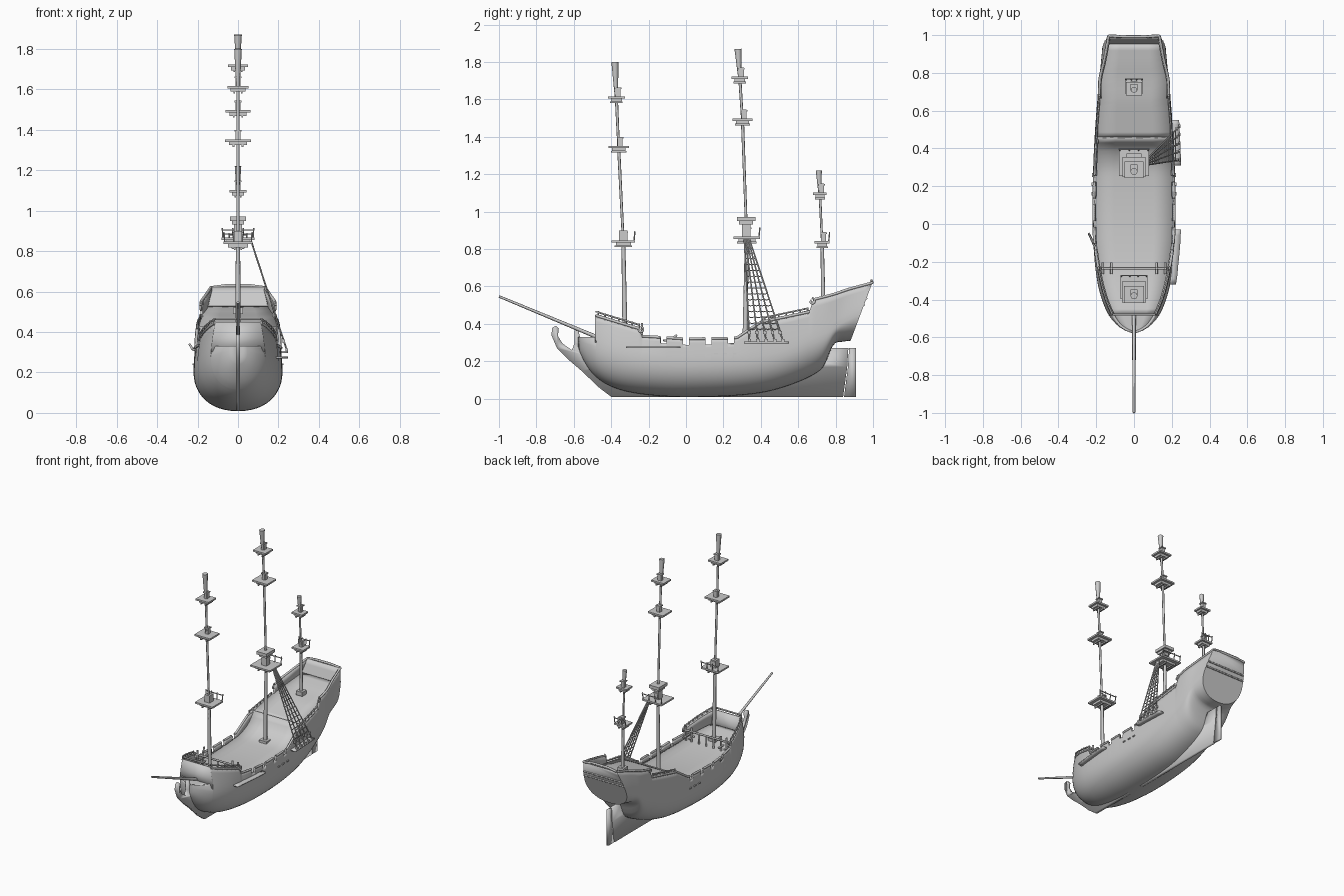
import bpy, bmesh, math
from mathutils import Vector

if "Cube" in bpy.data.objects:
    bpy.data.objects.remove(bpy.data.objects["Cube"])

# ---------- hull lines: (station y, value) ----------
KEEL = [(-.58, .28), (-.55, .21), (-.5, .135), (-.42, .075), (-.3, .035), (-.1, .012), (.1, .01), (.3, .02),
        (.45, .042), (.6, .09), (.7, .14), (.74, .18), (.79, .29), (.84, .305), (.88, .31)]
BEAM = [(-.58, .006), (-.56, .055), (-.53, .095), (-.48, .135), (-.4, .17), (-.3, .195), (-.15, .212), (.05, .22),
        (.3, .216), (.5, .206), (.7, .19), (.88, .168)]
WIDEST = [(-.58, .31), (-.45, .27), (-.2, .22), (.2, .21), (.5, .25), (.74, .36), (.88, .45)]
RAIL = [(-.58, .33), (-.4801, .33), (-.48, .445), (-.25, .375), (-.235, .335), (0, .32), (.27, .325),
        (.40, .41), (.66, .465), (.672, .53), (.88, .62)]
TOPW = [(-.58, .95), (-.48, .84), (-.3, .9), (-.1, .97), (.3, .96), (.66, .95), (.72, .97), (.88, .8)]
NOTCHES = [-.12, 0, .12, .24]
POW = .9


def lin(tab, y):
    for (a, u), (b, v) in zip(tab, tab[1:]):
        if y <= b:
            return u + (v - u) * (y - a) / (b - a)
    return tab[-1][1]


def smooth(tab, y):
    n = len(tab)
    i = max(0, min(n - 2, sum(1 for p in tab if p[0] <= y) - 1))
    slope = lambda j: ((tab[min(j + 1, n - 1)][1] - tab[max(j - 1, 0)][1])
                       / (tab[min(j + 1, n - 1)][0] - tab[max(j - 1, 0)][0]))
    (a, u), (b, v) = tab[i], tab[i + 1]
    h = b - a
    t = (y - a) / h
    return ((2*t**3 - 3*t*t + 1) * u + (t**3 - 2*t*t + t) * h * slope(i)
            + (3*t*t - 2*t**3) * v + (t**3 - t*t) * h * slope(i + 1))


def rail_z(y):
    return lin(RAIL, y) - (.032 if any(abs(y - c) < .016 for c in NOTCHES) else 0)


def hull_pt(y, z, side=1, out=0):
    """Point on the hull skin at station y and height z."""
    zk, zm, w = smooth(KEEL, y), smooth(WIDEST, y), smooth(BEAM, y)
    if z < zm:
        c = min(1, max(0, (zm - z) / (zm - zk)))
        x = w * math.sin(math.acos(c ** (1 / POW))) ** POW
    else:
        zt = max(lin(RAIL, y), zm + .01)
        x = w * (1 + (lin(TOPW, y) - 1) * ((z - zm) / (zt - zm)) ** 1.5)
    rake = max(0, (y - .66) / .22) * .375
    return Vector((side * (x + out), y + rake * (z - zk), z))


def rail_pt(y, side=1, up=0):
    p = hull_pt(y, rail_z(y), side)
    return p + Vector((0, 0, up))


# ---------- builders ----------
def add_mesh(name, bm, angle=35, thick=0, offset=-1):
    bmesh.ops.recalc_face_normals(bm, faces=bm.faces)
    me = bpy.data.meshes.new(name)
    bm.to_mesh(me)
    bm.free()
    me.shade_smooth()
    me.set_sharp_from_angle(angle=math.radians(angle))
    ob = bpy.data.objects.new(name, me)
    bpy.context.collection.objects.link(ob)
    if thick:
        m = ob.modifiers.new("thickness", 'SOLIDIFY')
        m.thickness, m.offset = thick, offset
    return ob


def loft(name, rows, thick=0, offset=-1, cap_last=False):
    bm = bmesh.new()
    vs = [[bm.verts.new(p) for p in r] for r in rows]
    for a, b in zip(vs, vs[1:]):
        for i in range(len(a) - 1):
            bm.faces.new((a[i], a[i + 1], b[i + 1], b[i]))
    if cap_last:
        bm.faces.new(vs[-1])
    return add_mesh(name, bm, 35, thick, offset)


def plate(name, outline, thick):
    bm = bmesh.new()
    bm.faces.new([bm.verts.new((0, y, z)) for y, z in outline])
    return add_mesh(name, bm, 30, thick, 0)


def boxes(name, specs):
    bm = bmesh.new()
    for c, s in specs:
        vs = bmesh.ops.create_cube(bm, size=1)['verts']
        for v in vs:
            v.co = Vector(c) + Vector(a * b for a, b in zip(v.co, s))
    return add_mesh(name, bm)


def tubes(name, paths, r, res=1):
    """Round bars along paths; a fourth coordinate scales the radius."""
    cu = bpy.data.curves.new(name, 'CURVE')
    cu.dimensions, cu.bevel_depth, cu.bevel_resolution, cu.use_fill_caps = '3D', r, res, True
    for path in paths:
        sp = cu.splines.new('POLY')
        sp.points.add(len(path) - 1)
        for p, q in zip(sp.points, path):
            p.co = (q[0], q[1], q[2], 1)
            p.radius = q[3] if len(q) > 3 else 1
    ob = bpy.data.objects.new(name, cu)
    bpy.context.collection.objects.link(ob)


def span(a, b, n):
    return [a + (b - a) * i / n for i in range(n + 1)]


# ---------- hull, decks, bulkhead ----------
ys = span(-.58, .88, 90) + [-.4801, -.4799, -.25, -.235, .66, .672, .27, .4]
ys += [c + d for c in NOTCHES for d in (-.0162, -.0158, .0158, .0162)]
rows = []
for y in sorted(set(ys)):
    zk, zm, zt = smooth(KEEL, y), smooth(WIDEST, y), rail_z(y)
    zs = [zm - (zm - zk) * math.cos(a) ** POW for a in span(0, math.pi / 2, 12)]
    zs += span(zm, zt, 5)[1:]
    rows.append([hull_pt(y, z, -1) for z in reversed(zs)] + [hull_pt(y, z) for z in zs[1:]])
loft("hull", rows, .012, cap_last=True)

DECK = [(-.475, .335), (-.25, .295), (0, .28), (.25, .29), (.34, .31), (.42, .36), (.46, .425), (.88, .53)]


def deck_rows(pairs):
    return [[hull_pt(y, z, s, -.005) * 1 if abs(s) == 1 else
             Vector((hull_pt(y, z, 1, -.005).x * s, hull_pt(y, z).y, z)) for s in (-1, -.5, 0, .5, 1)]
            for y, z in pairs]


loft("main_deck", deck_rows([(y, smooth(DECK, y)) for y in span(-.475, .46, 40)]), .008)
loft("poop_deck", deck_rows([(y, lin(DECK, y)) for y in span(.46, .875, 16)]), .008)
loft("beak_deck", deck_rows([(y, .325) for y in span(-.575, -.478, 8)]), .006)
loft("bow_bulkhead", [[hull_pt(-.4795, z, -1), hull_pt(-.4795, z)] for z in (.30, .37, .447)], .012, 0)

# ---------- keel with curled beak, rudder ----------
plate("keel_and_beak", [(-.72, .34), (-.715, .38), (-.695, .39), (-.68, .375), (-.685, .335), (-.66, .295), (-.61, .26),
      (-.595, .3), (-.595, .365), (-.575, .365), (-.56, .3), (-.4, .2), (.7, .2), (.76, .27), (.868, .27), (.862, .17),
      (.84, .01), (-.4, .01), (-.46, .055), (-.56, .15), (-.63, .21), (-.69, .27)], .02)
plate("rudder", [(.872, .27), (.91, .27), (.91, .01), (.845, .01), (.866, .17)], .016)

# ---------- rails ----------
SEGS = [(-.479, -.25), (-.234, -.137), (-.103, -.017), (.017, .103), (.137, .223), (.257, .4), (.4, .659), (.673, .88)]
tubes("cap_rails", [[rail_pt(y, s) for y in span(a, b, 8)] for a, b in SEGS for s in (-1, 1)], .008)
UPPER = [(-.47, -.25), (.42, .65)]
tubes("upper_rails", [[rail_pt(y, s, .02) for y in span(a, b, 8)] for a, b in UPPER for s in (-1, 1)], .005)
tubes("rail_posts", [[rail_pt(y, s, -.01), rail_pt(y, s, .026)] for a, b in UPPER for y in span(a, b, 6)
                     for s in (-1, 1)], .005)
scrolls = []
for y in (-.243, .668):
    for s in (-1, 1):
        c = rail_pt(y, s, .012)
        scrolls.append([c + Vector((0, math.sin(a), math.cos(a))) * (.018 - .0022 * a) for a in span(0, 6, 14)])
tubes("rail_scrolls", scrolls, .006)
bow_l, bow_r = rail_pt(-.4795, -1), rail_pt(-.4795, 1)
tubes("bow_rail", [[bow_l, bow_r], [bow_l + Vector((0, 0, .02)), bow_r + Vector((0, 0, .02))]], .006)
tubes("break_rail", [[(-.175, -.235, .375), (.175, -.235, .375)]]
      + [[(x, -.235, .28), (x, -.235, .375 + (.03 if abs(x) > .1 else 0))] for x in (-.165, -.12, -.06, 0, .06, .12, .165)]
      + [[(x, -.265, .33), (x, -.205, .33)] for x in (-.165, -.12, .12, .165)], .007)

# ---------- stern mouldings ----------
tubes("stern_mouldings", [[hull_pt(.88, z, -1), hull_pt(.88, z)] for z in (.50, .535)], .006)
crown_l, crown_r = rail_pt(.88, -1), rail_pt(.88)
tubes("stern_crown", [[crown_l, (-.06, .992, .63), (.06, .992, .63), crown_r]], .008)
loft("stern_crest", [[crown_l, (-.06, .992, .618), (.06, .992, .618), crown_r],
                     [crown_l, (-.06, .992, .632), (.06, .992, .632), crown_r]], .01, 0)


# ---------- side channels and small fittings ----------
def ledge(name, y0, y1, z, out, side):
    loft(name, [[hull_pt(y, z, side, -.01), hull_pt(y, z, side, out)] for y in span(y0, y1, 10)], .01, 0)


ledge("fore_channel", -.32, -.03, .275, .033, 1)
ledge("main_channel", .31, .55, .30, .037, 1)
tubes("side_hook", [[hull_pt(-.12, .31, -1), hull_pt(-.08, .315, -1, .015), hull_pt(-.05, .34, -1, .03)]], .006)
boxes("side_steps", [(hull_pt(y, .24, s), (.014, .02, .008)) for y in (.16, .21, .26) for s in (-1, 1)])

# ---------- bowsprit ----------
tubes("bowsprit", [[(0, -1, .547, .6), (0, -.4, .298, 1)]], .011, 2)


# ---------- masts ----------
def mast(name, foot, levels, tip, r):
    """levels: (y, z, half size) of every platform from the lowest up."""
    pts = [foot] + [(y, z) for y, z, h in levels]
    paths = []
    for i, (a, b) in enumerate(zip(pts, pts[1:])):
        k, e = (1, .75) if i == 0 else (.5, .6)
        paths.append([(0, *a, k), (0, *b, e)])
    y, z, h = levels[-1]
    paths.append([(0, y, z, .6), (0, tip[0], tip[1], 1.35)])
    tubes(name + "_mast", paths, r, 2)
    parts, bars = [], []
    for i, (y, z, h) in enumerate(levels):
        parts += [((0, y, z + .006), (2.3 * h, 2 * h, .012)), ((0, y, z - .008), (1.6 * h, 1.3 * h, .016)),
                  ((0, y + .008, z + .03), (.026, .026, .06)), ((0, y + .008, z + .055), (.036, .036, .008))]
        parts += [((s * .4 * h, y, z - .02), (.008, 1.5 * h, .01)) for s in (-1, 1)]
        if i == 0:
            e, w = y + h - .006, 1.05 * h
            bars += [[(x, e, z), (x * 1.06, e + .006, z + .06)] for x in (-w, -w / 3, w / 3, w)]
            bars += [[(-w * 1.1, e + .006, z + .05), (w * 1.1, e + .006, z + .05)]]
    boxes(name + "_platforms", parts)
    tubes(name + "_top_railing", bars, .0035)


mast("fore", (-.325, .28), [(-.335, .835, .062), (-.36, 1.34, .055), (-.372, 1.605, .045)], (-.38, 1.8), .014)
mast("main", (.315, .27), [(.325, .855, .07), (.302, 1.485, .053), (.288, 1.71, .044)], (.278, 1.87), .014)
mast("mizzen", (.735, .46), [(.728, .83, .04), (.716, 1.09, .036)], (.71, 1.22), .012)
boxes("mastheads", [((0, -.335, .86), (.04, .045, .08)), ((0, .322, .91), (.04, .045, .1)),
                    ((0, .322, .96), (.08, .10, .022)), ((0, .322, .94), (.06, .075, .018))])
boxes("mast_coats", [((0, -.327, .315), (.06, .06, .03)), ((0, .316, .305), (.06, .06, .03)),
                     ((0, .733, .505), (.05, .05, .03))])

# ---------- main shrouds with ratlines ----------
feet = [Vector((.243, y, .305)) for y in (.34, .385, .43, .475, .52)]
heads = [Vector((.065, .312 + .007 * i, .85)) for i in range(5)]
tubes("shrouds", [[a, b] for a, b in zip(feet, heads)], .0042)
ratlines = []
for k in span(.13, .93, 14):
    row = [a.lerp(b, k) for a, b in zip(feet, heads)]
    path = [row[0]]
    for a, b in zip(row, row[1:]):
        path += [(a + b) / 2 - Vector((0, 0, .007 * (1 - k))), b]
    ratlines.append(path)
tubes("ratlines", ratlines, .003)
boxes("deadeyes", [(a.lerp(b, k), (.012, .018, .018)) for a, b in zip(feet, heads) for k in (.01, .09)])
